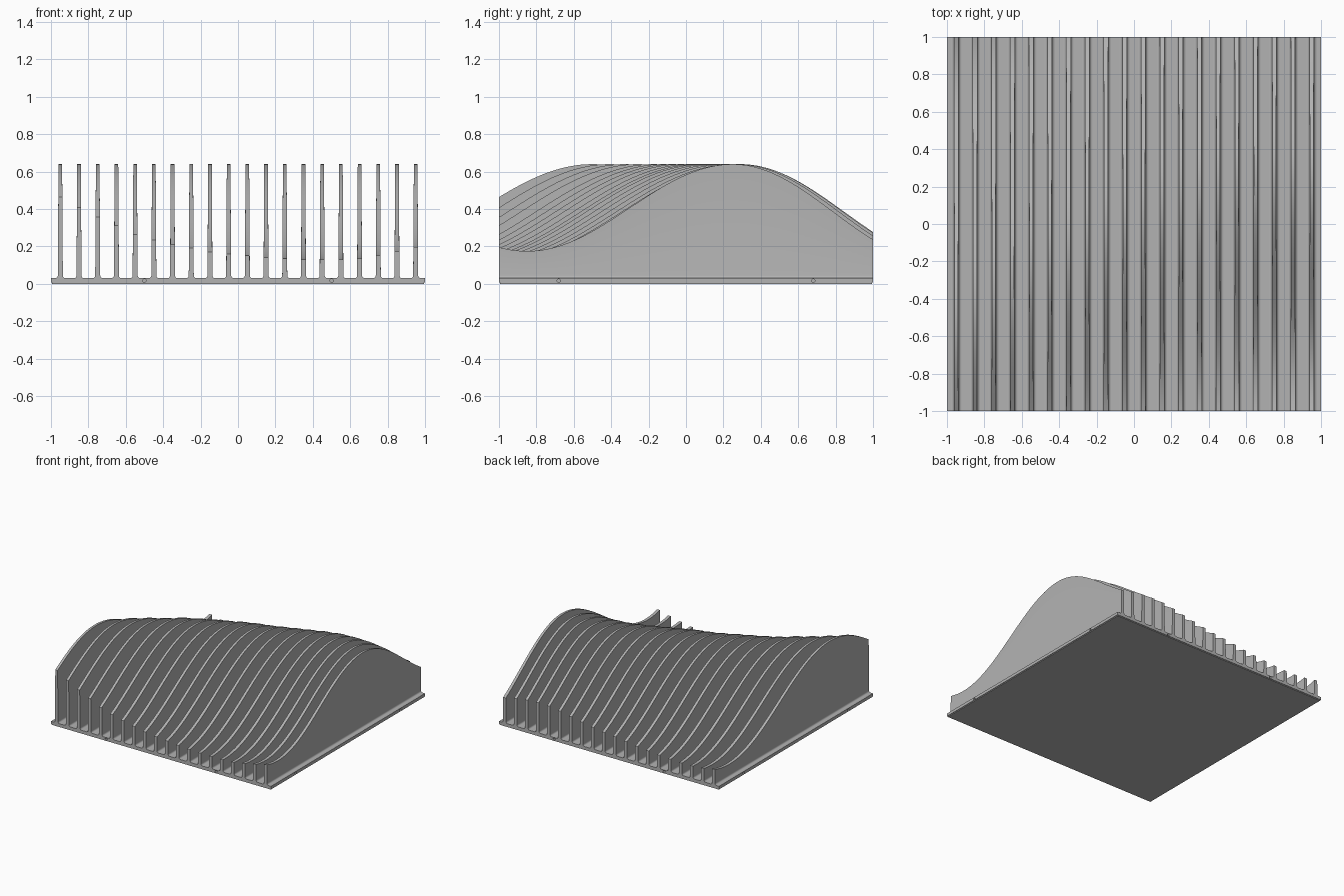
import bpy
import bmesh
from math import cos, sin, pi

if "Cube" in bpy.data.objects:
    bpy.data.objects.remove(bpy.data.objects["Cube"])

grey = bpy.data.materials.new("satin grey")
grey.use_nodes = True
colour = (0.45, 0.45, 0.45, 1)
grey.diffuse_color = colour
grey.node_tree.nodes["Principled BSDF"].inputs["Base Color"].default_value = colour

BASE_TOP = 0.03
FOOT_RADIUS = 0.014
VALLEY, CREST = 0.13, 0.64
STATIONS = 64
# y position of the wave crest on each fin, from -x to +x
CRESTS = [-.50, -.41, -.33, -.26, -.18, -.125, -.075, -.03, .02, .06,
          .09, .13, .17, .21, .25, .28, .29, .29, .275, .25]


def finish(name, bm):
    bmesh.ops.recalc_face_normals(bm, faces=bm.faces)
    mesh = bpy.data.meshes.new(name)
    bm.to_mesh(mesh)
    bm.free()
    mesh.materials.append(grey)
    obj = bpy.data.objects.new(name, mesh)
    bpy.context.collection.objects.link(obj)
    return obj


def box(name, half, z0, z1):
    bm = bmesh.new()
    bmesh.ops.create_cube(bm, size=1)
    for v in bm.verts:
        v.co.x *= 2 * half
        v.co.y *= 2 * half
        v.co.z = z1 if v.co.z > 0 else z0
    return finish(name, bm)


def fin_height(x, crest, y):
    """Wave along the fin: half cosine down from the crest on either side."""
    if y < crest:
        edge = max(0, x - 0.6) / 0.35
        valley = VALLEY + 0.045 * edge ** 1.5
        length = 1.25 - 0.15 * edge
    else:
        valley, length = VALLEY, 1.19 - 0.12 * x
    wave = (1 + cos(pi * (y - crest) / length)) / 2
    return valley + (CREST - valley) * wave


def half_section(height):
    """Filleted foot, then a slightly tapered side, as (half width, z)."""
    stem = 0.0135
    points = []
    for i in range(5):
        a = i / 4 * pi / 2
        points.append((stem + FOOT_RADIUS * (1 - sin(a)),
                       BASE_TOP + FOOT_RADIUS * (1 - cos(a))))
    points.append((stem - 0.006 * height, height))
    return points


def make_fin(name, x, crest):
    bm = bmesh.new()
    rings = []
    for i in range(STATIONS + 1):
        y = -1 + 2 * i / STATIONS
        side = half_section(fin_height(x, crest, y))
        outline = [(w, z) for w, z in side] + [(-w, z) for w, z in reversed(side)]
        rings.append([bm.verts.new((x + w, y, z)) for w, z in outline])
    count = len(rings[0])
    for a, b in zip(rings, rings[1:]):
        for j in range(count):
            k = (j + 1) % count
            bm.faces.new((a[j], a[k], b[k], b[j]))
    bm.faces.new(rings[0])
    bm.faces.new(rings[-1])
    return finish(name, bm)


# Base plate with a thin inset pad underneath
base = box("base_plate", 1.0, 0.006, BASE_TOP)
box("bottom_pad", 0.995, 0.0, 0.006)

# Small blind holes in all four edges of the base plate
holes = []
for side in (-1, 1):
    for end in (-1, 1):
        holes.append(((end * 0.5, side, 0.017), (pi / 2, 0, 0)))
        holes.append(((side, end * 0.68, 0.017), (0, pi / 2, 0)))
for place, turn in holes:
    bpy.ops.mesh.primitive_cylinder_add(vertices=16, radius=0.009, depth=0.08,
                                        location=place, rotation=turn)
    cutter = bpy.context.object
    cutter.name = "hole_cutter"
    cutter.data.materials.append(grey)
    cut = base.modifiers.new("edge hole", "BOOLEAN")
    cut.object = cutter
    cut.solver = "EXACT"
    bpy.context.view_layer.objects.active = base
    bpy.ops.object.modifier_apply(modifier=cut.name)
    bpy.data.objects.remove(cutter)

# Row of wave-topped fins
fins = [make_fin(f"fin_{i + 1}", -0.95 + 0.1 * i, c) for i, c in enumerate(CRESTS)]
bpy.ops.object.select_all(action="DESELECT")
for fin in fins:
    fin.select_set(True)
bpy.context.view_layer.objects.active = fins[0]
bpy.ops.object.shade_smooth_by_angle(angle=pi / 6)
